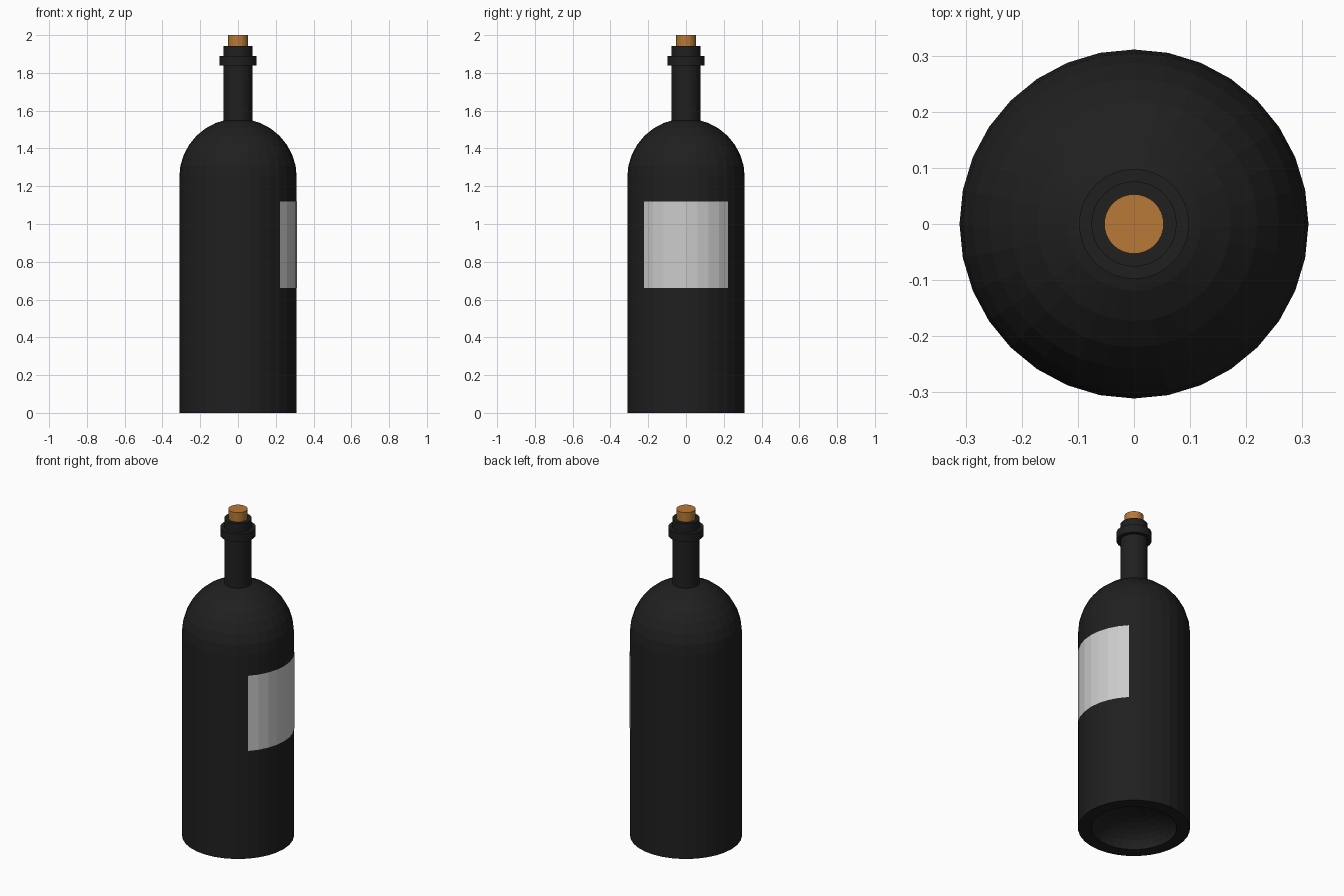
import bpy, bmesh, math
from mathutils import Matrix

if "Cube" in bpy.data.objects:
    bpy.data.objects.remove(bpy.data.objects["Cube"])

SIDES = 32
R = 0.311          # body radius
SHOULDER_Z = 1.247  # where the hemispherical shoulder starts


def material(name, rgb):
    m = bpy.data.materials.new(name)
    m.diffuse_color = (*rgb, 1)
    m.use_nodes = True
    m.node_tree.nodes["Principled BSDF"].inputs["Base Color"].default_value = m.diffuse_color
    return m


def finish(bm, name, mat=None):
    mesh = bpy.data.meshes.new(name)
    bm.to_mesh(mesh)
    bm.free()
    obj = bpy.data.objects.new(name, mesh)
    bpy.context.collection.objects.link(obj)
    if mat:
        mesh.materials.append(mat)
    return obj


def lathe(name, profile, mat):
    """Spin (radius, z) points about the z axis into a closed solid."""
    bm = bmesh.new()
    verts = [bm.verts.new((r, 0, z)) for r, z in profile]
    edges = [bm.edges.new(pair) for pair in zip(verts, verts[1:])]
    bmesh.ops.spin(bm, geom=verts + edges, axis=(0, 0, 1), cent=(0, 0, 0),
                   angle=math.tau, steps=SIDES)
    bmesh.ops.remove_doubles(bm, verts=bm.verts, dist=1e-4)
    bmesh.ops.recalc_face_normals(bm, faces=bm.faces)
    return finish(bm, name, mat)


glass = material("dark_glass", (0.014, 0.014, 0.014))
cork = material("cork", (0.48, 0.19, 0.04))

# Body: domed hollow underneath, straight wall, round shoulder
step = math.pi / 16
punt = [(0.238 * math.sin(k * math.pi / 16), 0.13 * math.cos(k * math.pi / 16))
        for k in range(9)]
shoulder = [(R * math.cos(k * step), SHOULDER_Z + R * math.sin(k * step))
            for k in range(9)]
shoulder[-1] = (0, SHOULDER_Z + R)
lathe("bottle_body", punt + [(R, 0)] + shoulder, glass)

# Neck with collar ring and lip
lathe("bottle_neck", [(0, 1.5), (0.076, 1.5), (0.076, 1.84), (0.098, 1.84),
                      (0.098, 1.89), (0.076, 1.89), (0.076, 1.943), (0, 1.943)], glass)

# Stopper
lathe("stopper", [(0, 1.93), (0.053, 1.93), (0.053, 2.0), (0, 2.0)], cork)

# Label wrapped around the right side
bm = bmesh.new()
rows = []
for k in range(-4, 5):
    a = k * math.tau / SIDES
    x, y = (R + 0.002) * math.cos(a), (R + 0.002) * math.sin(a)
    rows.append((bm.verts.new((x, y, 0.66)), bm.verts.new((x, y, 1.12))))
for (a, b), (c, d) in zip(rows, rows[1:]):
    bm.faces.new((a, c, d, b))
finish(bm, "label")
